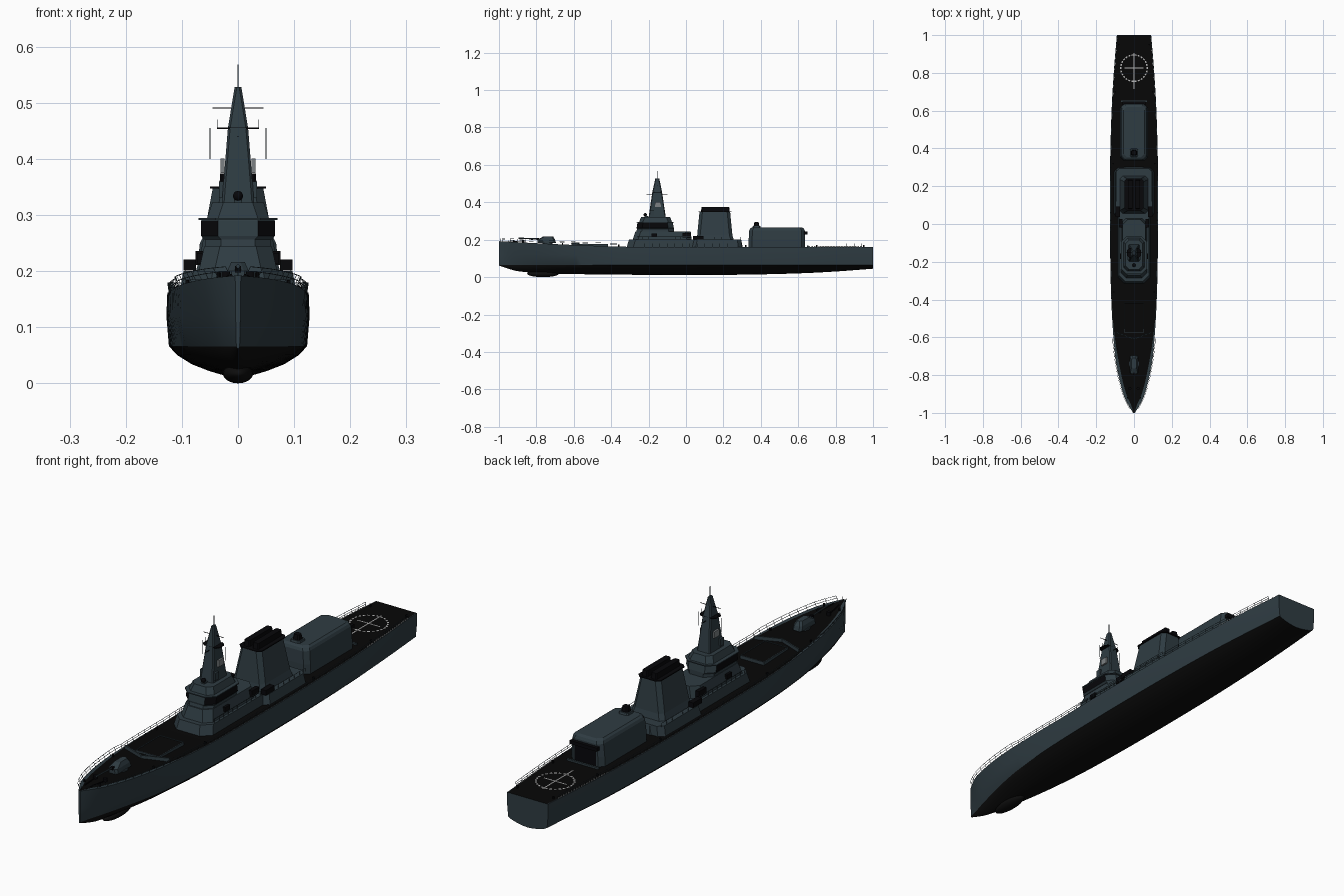
import bpy, bmesh, math
from mathutils import Vector

if "Cube" in bpy.data.objects:
    bpy.data.objects.remove(bpy.data.objects["Cube"])

def mat(name, r, g, b):
    m = bpy.data.materials.new(name)
    m.diffuse_color = (r, g, b, 1)
    m.use_nodes = True
    m.node_tree.nodes["Principled BSDF"].inputs["Base Color"].default_value = m.diffuse_color
    return m

GREY = mat("slate grey", .028, .045, .055)
DECK = mat("deck black", .002, .002, .002)
BOTTOM = mat("bottom black", .004, .004, .004)
DARK = mat("window black", .002, .002, .003)
WHITE = mat("marking white", .5, .5, .5)
PANEL = mat("panel grey", .2, .22, .23)

def finish(name, bm, mats, smooth=None):
    bmesh.ops.recalc_face_normals(bm, faces=bm.faces)
    me = bpy.data.meshes.new(name)
    bm.to_mesh(me)
    bm.free()
    for m in mats:
        me.materials.append(m)
    ob = bpy.data.objects.new(name, me)
    bpy.context.collection.objects.link(ob)
    if smooth:
        bpy.ops.object.select_all(action='DESELECT')
        ob.select_set(True)
        bpy.context.view_layer.objects.active = ob
        bpy.ops.object.shade_smooth_by_angle(angle=math.radians(smooth))
    return ob

def loft(name, rings, mats, rule=lambda i, j: 0, cap=0, smooth=None):
    bm = bmesh.new()
    vs = [[bm.verts.new(p) for p in r] for r in rings]
    n = len(vs[0])
    for i in range(len(vs) - 1):
        for j in range(n):
            k = (j + 1) % n
            f = bm.faces.new((vs[i][j], vs[i][k], vs[i + 1][k], vs[i + 1][j]))
            f.material_index = rule(i, j)
    for r in (vs[0], vs[-1]):
        bm.faces.new(r).material_index = cap
    return finish(name, bm, mats, smooth)

def tower(name, levels, c, mats=(GREY,), rule=lambda i, j: 0, cap=0, x=0):
    """Chamfered block from levels (z, half width, y front, y back)."""
    rings = []
    for z, h, a, b in levels:
        rings.append([(x + px, py, z) for px, py in (
            (-h + c, a), (h - c, a), (h, a + c), (h, b - c),
            (h - c, b), (-h + c, b), (-h, b - c), (-h, a + c))])
    return loft(name, rings, mats, rule, cap)

def box(name, x, y, z, sx, sy, sz, m=GREY):
    bm = bmesh.new()
    bmesh.ops.create_cube(bm, size=1)
    for v in bm.verts:
        v.co = (x + v.co.x * sx, y + v.co.y * sy, z + v.co.z * sz)
    return finish(name, bm, [m])

def rods(name, segs, r, m=GREY, sides=4):
    bm = bmesh.new()
    for a, b in segs:
        a, b = Vector(a), Vector(b)
        q = (b - a).to_track_quat('Z', 'Y')
        ends = [[bm.verts.new(p + q @ Vector((r * math.cos(t), r * math.sin(t), 0)))
                 for t in [math.tau * (k + .5) / sides for k in range(sides)]] for p in (a, b)]
        for k in range(sides):
            l = (k + 1) % sides
            bm.faces.new((ends[0][k], ends[0][l], ends[1][l], ends[1][k]))
        bm.faces.new(ends[0])
        bm.faces.new(ends[1])
    return finish(name, bm, [m], 40 if sides > 6 else None)

def ball(name, loc, scale, m):
    bm = bmesh.new()
    bmesh.ops.create_uvsphere(bm, u_segments=20, v_segments=12, radius=1)
    for v in bm.verts:
        v.co = [l + s * c for l, s, c in zip(loc, scale, v.co)]
    return finish(name, bm, [m], 60)

# Hull stations: y, deck half breadth, waterline half breadth, keel height
ST = [(-1, .005, .003, .062), (-.95, .034, .015, .045), (-.9, .056, .03, .032), (-.8, .082, .056, .022),
      (-.7, .099, .079, .018), (-.6, .109, .096, .016), (-.4, .12, .114, .014), (-.1, .125, .122, .011),
      (.3, .125, .122, .013), (.6, .117, .114, .02), (.8, .106, .102, .03), (1, .09, .086, .045)]

def station(y, k):
    i = max(0, min(len(ST) - 2, sum(s[0] <= y for s in ST) - 1))
    def slope(j):
        a, b = ST[max(j - 1, 0)], ST[min(j + 1, len(ST) - 1)]
        return (b[k] - a[k]) / (b[0] - a[0])
    a, b = ST[i], ST[i + 1]
    h = b[0] - a[0]
    t = (y - a[0]) / h
    return (a[k] * (2*t**3 - 3*t*t + 1) + b[k] * (3*t*t - 2*t**3)
            + h * (slope(i) * (t**3 - 2*t*t + t) + slope(i + 1) * (t**3 - t*t)))

def deck_z(y):
    return .162 + .03 * max(0, (-y - .3) / .7) ** 1.3

# Hull with grey margin round the foredeck, black deck and black bottom
WL = .066
rings = []
for i in range(61):
    y = -1 + 2 * (i / 60) ** 1.25
    B, W, K = (station(y, k) for k in (1, 2, 3))
    margin = min(.5 * B, .003 + .012 * max(0, min(1, (-y - .5) / .25)))
    half = [(B - margin, deck_z(y)), (B, deck_z(y)), (W + (B - W) * .55 + .003 * min(1, B / .1), .12), (W, WL)]
    half += [(W * f, K + (WL - K) * g) for f, g in ((.87, .7), (.67, .42), (.42, .2), (.22, .07))]
    pts = half + [(0, K)] + [(-x, z) for x, z in reversed(half)]
    rings.append([(x, y, z) for x, z in pts])
loft("hull", rings, [GREY, BOTTOM, DECK],
     lambda i, j: 2 if j == 16 else (1 if 3 <= j <= 12 else 0), smooth=30)
ball("sonar_dome", (0, -.765, .018), (.027, .085, .018), BOTTOM)

# Lower deckhouse, bridge block and bridge with dark window band
tower("lower_deckhouse", [(.15, .088, -.32, .305), (.2, .08, -.305, .295)], .035)
tower("midship_house", [(.15, .107, .03, .3), (.2, .097, .04, .295)], .02)
tower("bridge_base", [(.2, .07, -.285, .03), (.245, .06, -.27, .025)], .028)
tower("bridge_lower", [(.245, .058, -.265, -.065), (.256, .058, -.262, -.065)], .028)
tower("bridge", [(.256, .06, -.262, -.065), (.263, .066, -.264, -.065), (.289, .066, -.26, -.07), (.294, .064, -.257, -.07)],
      .03, [GREY, DARK], lambda i, j: 1 if i == 1 and j in (1, 2, 6, 7) else 0)
tower("bridge_roof", [(.291, .07, -.265, -.065), (.295, .07, -.265, -.065)], .03)
tower("bridge_top", [(.295, .055, -.25, -.075), (.322, .046, -.24, -.085)], .02)

# Mast
tower("mast", [(.32, .029, -.2, -.108), (.455, .018, -.18, -.128), (.528, .006, -.164, -.143)], .004)
tower("mast_platform", [(.453, .037, -.18, -.128), (.456, .037, -.18, -.128)], .012, [DARK])
rods("mast_pole", [((0, -.153, .52), (0, -.153, .568))], .0018)
rods("yard_arms", [((-.045, -.153, .491), (.045, -.153, .491)),
                   ((0, -.21, .44), (0, -.1, .44))], .0012, DARK)
ball("navigation_radar", (0, -.218, .334), (.009, .009, .009), DARK)
box("radar_stand", 0, -.212, .323, .014, .02, .008)
for s in (-1, 1):
    rods("whip_aerial", [((s * .05, -.15, .4), (s * .05, -.15, .455)),
                         ((s * .037, -.15, .455), (s * .037, -.15, .47))], .001)
    box("mast_side_panel", s * .028, -.15, .388, .007, .032, .026, PANEL)
    box("mast_bracket", s * .026, -.18, .345, .016, .02, .03)
    box("bridge_wing_box", s * .067, -.17, .223, .012, .03, .018, DARK)
    box("decoy_launcher", s * .068, .003, .223, .016, .045, .025, DARK)
    box("torpedo_launcher", s * .086, .065, .211, .022, .055, .02, DARK)
    rods("deckhouse_rail", [((s * .094, .12, .214), (s * .094, .29, .214))]
         + [((s * .094, .12 + k * .034, .2), (s * .094, .12 + k * .034, .214)) for k in range(6)], .0008)
    rods("house_rail", [((s * .078, -.26, .216), (s * .078, .03, .216))]
         + [((s * .078, -.26 + k * .029, .2), (s * .078, -.26 + k * .029, .216)) for k in range(11)], .0008)

# Funnel with lip and twin exhaust ridges
tower("funnel", [(.2, .075, .055, .255), (.225, .068, .06, .248), (.348, .045, .072, .236)], .016)
tower("funnel_lip", [(.347, .05, .068, .242), (.351, .05, .068, .242)], .014, [DARK])
for s in (-1, 1):
    tower("exhaust_ridge", [(.35, .013, .08, .234), (.374, .012, .083, .231)], .004, [DARK], x=s * .02)

# Hangar with rounded top edges, aft door, canopy and close-in gun
tower("hangar", [(.15, .074, .335, .635), (.2, .073, .335, .635), (.25, .068, .338, .635),
                 (.26, .063, .343, .63), (.266, .055, .352, .62)], .018)
box("hangar_door", 0, .634, .194, .095, .005, .06, DARK)
box("door_canopy", 0, .64, .236, .12, .018, .014, DARK)
box("deck_edge_step", 0, .65, .165, .14, .008, .008)
tower("gun_mount", [(.264, .022, .355, .4), (.274, .02, .358, .397)], .006)
tower("close_in_gun", [(.274, .015, .362, .392), (.294, .012, .366, .388)], .005, [DARK])

# Main gun
gz = deck_z(-.74)
rods("gun_ring", [((0, -.74, gz - .003), (0, -.74, gz + .006))], .027, GREY, 16)
tower("gun_turret", [(gz + .004, .021, -.795, -.695), (gz + .022, .019, -.795, -.7), (gz + .038, .012, -.765, -.71)], .008)
rods("gun_barrel", [((0, -.77, gz + .025), (0, -.895, gz + .03))], .0035, GREY, 8)
box("gun_port", 0, -.793, gz + .025, .011, .012, .011, DARK)

# Foredeck: missile hatch frame, breakwater, anchor gear
box("missile_hatch", 0, -.495, .17, .1, .15, .012, DECK)
for s in (-1, 1):
    box("hatch_frame", s * .051, -.495, .171, .003, .155, .014)
    box("hatch_frame_end", 0, -.495 + s * .077, .171, .105, .003, .014)
    z = deck_z(-.6)
    loft("breakwater", [[(x, y + d, zz) for d, zz in ((0, z - .006), (.006, z - .006), (.006, z + .013), (0, z + .013))]
                        for x, y in ((0, -.612), (s * .098, -.575))], [GREY])
    z = deck_z(-.87)
    rods("capstan", [((s * .022, -.87, z), (s * .022, -.87, z + .014))], .008, DARK, 12)
    rods("anchor_chain", [((s * .022, -.87, z + .003), (s * .012, -.95, z + .008))], .0025, DARK)
    for y in (-.92, -.66, -.36, .32, .7, .95):
        rods("bollard", [((s * (station(y, 1) - .014), y, deck_z(y)), (s * (station(y, 1) - .014), y, deck_z(y) + .01))],
             .004, DARK, 8)
rods("bow_staff", [((0, -.99, .185), (0, -.99, .206))], .0012)

# Guard rails along the deck edge, leaning out at the bow, and white edge dashes aft
for s in (-1, 1):
    def edge(y, h):
        return (s * (station(y, 1) - .003 + h * (.5 if y < -.6 else .15)), y, deck_z(y) + h)
    ys = [-.98 + .04 * k for k in range(49)]
    segs = [(edge(y, 0), edge(y, .017)) for y in ys]
    for h in (.009, .017):
        segs += [(edge(a, h), edge(b, h)) for a, b in zip(ys, ys[1:])]
    rods("guard_rail", segs, .0008)
    for k in range(20):
        y = .66 + .0145 * k
        box("deck_edge_dash", s * (station(y, 1) - .003), y, .1645, .0012, .008, .005, WHITE)

# Flight deck markings
DZ = .1628
for k in range(26):
    t = math.tau * k / 26
    o = box("landing_circle_dash", 0, 0, 0, .007, .01, .001, WHITE)
    o.location = (.07 * math.cos(t), .825 + .07 * math.sin(t), DZ)
    o.rotation_euler.z = t
box("landing_line_long", 0, .81, DZ, .005, .19, .001, WHITE)
box("landing_line_cross", 0, .825, DZ, .1, .005, .001, WHITE)
